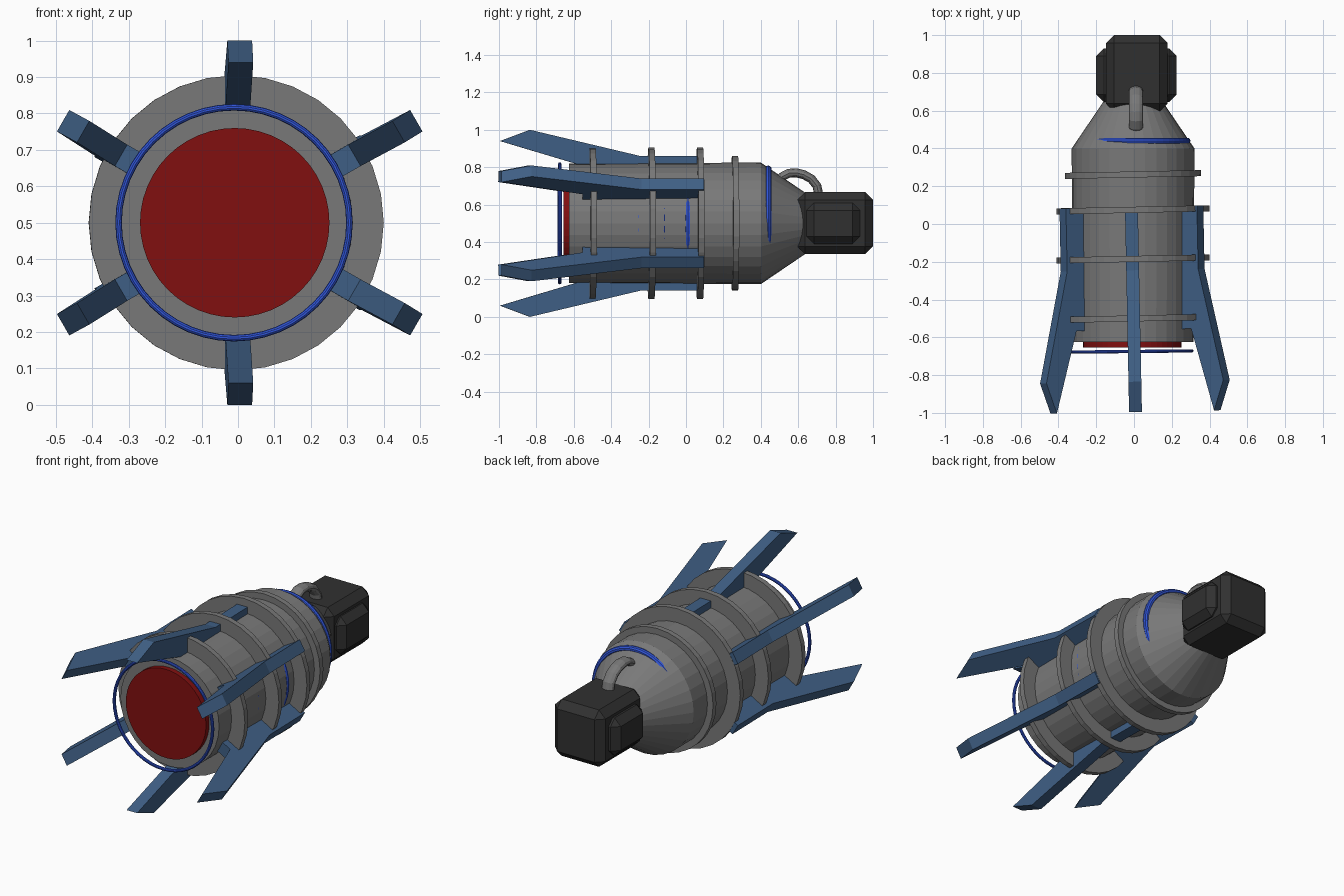
import bpy, bmesh, math
from mathutils import Vector

if "Cube" in bpy.data.objects:
    bpy.data.objects.remove(bpy.data.objects["Cube"])

def material(name, rgb):
    m = bpy.data.materials.new(name)
    m.diffuse_color = (*rgb, 1)
    m.use_nodes = True
    m.node_tree.nodes["Principled BSDF"].inputs["Base Color"].default_value = m.diffuse_color
    return m

GREY = material("body grey", (0.19, 0.19, 0.19))
DARK = material("dark grey", (0.03, 0.03, 0.03))
STEEL = material("steel blue", (0.05, 0.115, 0.235))
BLUE = material("bright blue", (0.03, 0.09, 0.68))
RED = material("dark red", (0.22, 0.005, 0.005))
CX, CZ = -0.005, 0.5      # main axis runs along y
SKEW = 0.02               # hoops and fins sit slightly turned

def finish(bm, name, mat, loc=(0, 0, 0), turn=0):
    bmesh.ops.recalc_face_normals(bm, faces=bm.faces)
    me = bpy.data.meshes.new(name)
    bm.to_mesh(me)
    bm.free()
    me.materials.append(mat)
    ob = bpy.data.objects.new(name, me)
    ob.location = loc
    ob.rotation_euler.z = turn
    bpy.context.collection.objects.link(ob)
    return ob

def skin(bm, rows, loop=False):
    """Join rows of vertices, each row a closed ring."""
    n = len(rows[0])
    pairs = list(zip(rows, rows[1:])) + ([(rows[-1], rows[0])] if loop else [])
    for a, b in pairs:
        for i in range(n):
            j = (i + 1) % n
            bm.faces.new((a[i], a[j], b[j], b[i]))
    if not loop:
        bm.faces.new(rows[0])
        bm.faces.new(rows[-1])

def lathe(name, profile, mat, loc, n=32, loop=False, turn=0):
    bm = bmesh.new()
    rows = [[bm.verts.new((r * math.cos(2 * math.pi * i / n), y,
                           r * math.sin(2 * math.pi * i / n))) for i in range(n)]
            for y, r in profile]
    skin(bm, rows, loop)
    return finish(bm, name, mat, loc, turn)

def box(name, lo, hi, bevel, mat):
    bm = bmesh.new()
    bmesh.ops.create_cube(bm, size=1)
    lo, hi = Vector(lo), Vector(hi)
    for v in bm.verts:
        v.co = Vector([(lo[k] + hi[k]) / 2 + v.co[k] * (hi[k] - lo[k]) for k in range(3)])
    bmesh.ops.bevel(bm, geom=bm.edges[:], offset=bevel, segments=1, affect='EDGES')
    return finish(bm, name, mat)

def torus(name, loc, major, tube, turn=0):
    prof = [(tube * math.sin(2 * math.pi * k / 10),
             major + tube * math.cos(2 * math.pi * k / 10)) for k in range(10)]
    return lathe(name, prof, BLUE, loc, 48, True, turn)

# canister body with tapered shoulder, and the red front disc
lathe("body", [(-0.625, 0.32), (0.4, 0.325), (0.68, 0.135)], GREY, (CX, 0, CZ))
lathe("front_disc", [(-0.655, 0.26), (-0.6, 0.26)], RED, (-0.009, 0, CZ), 48)

# grey hoops
for i, (y, r) in enumerate([(-0.5, 0.405), (-0.185, 0.405), (0.075, 0.405), (0.262, 0.36)]):
    w = 0.016
    lathe(f"hoop_{i + 1}", [(-w, 0.29), (w, 0.29), (w, r), (-w, r)], GREY,
          (CX, y, CZ), 32, True, SKEW)

# blue rings: a floating one in front, the others partly sunk into the body
torus("front_ring", (-0.011, -0.675, CZ), 0.317, 0.009, SKEW / 2)
torus("shoulder_ring", (CX + 0.015, 0.44, CZ + 0.02), 0.272, 0.017)
for i, (y, d, outer, tube) in enumerate([(-0.255, 0.015, 0.306, 0.012),
                                         (-0.115, 0.02, 0.3025, 0.016),
                                         (0.01, 0.03, 0.297, 0.018)]):
    torus(f"side_ring_{i + 1}", (CX + d, y, CZ), outer - tube, tube)

# six flared fins, the side ones set further out
FIN = [(0.09, 0.36), (-0.245, 0.36), (-0.835, 0.5), (-0.995, 0.44),
       (-0.56, 0.31), (-0.56, 0.25), (0.09, 0.25)]
for k in range(6):
    a = math.radians(30 + 60 * k)
    out = 0 if k in (1, 4) else 0.06
    u = Vector((math.cos(a), 0, math.sin(a)))
    t = Vector((-math.sin(a), 0, math.cos(a))) * 0.034
    bm = bmesh.new()
    rows = [[bm.verts.new(u * (r + out) + Vector((0, y + 0.45, 0)) + t * s) for y, r in FIN]
            for s in (-1, 1)]
    skin(bm, rows)
    finish(bm, f"fin_{k + 1}", STEEL, (-0.003, -0.45, CZ), SKEW)

# dark rear block with side plates
box("rear_block", (-0.148, 0.595, 0.335), (0.178, 1.0, 0.668), 0.042, DARK)
box("side_plates", (-0.2, 0.645, 0.39), (0.226, 0.93, 0.61), 0.04, DARK)

# bent pipe from shoulder to rear block
PATH = [(0.49, 0.715), (0.515, 0.75), (0.55, 0.768), (0.59, 0.77), (0.63, 0.76),
        (0.67, 0.738), (0.7, 0.7), (0.715, 0.63)]
bm = bmesh.new()
rows = []
for i, (y, z) in enumerate(PATH):
    p, q = PATH[max(i - 1, 0)], PATH[min(i + 1, len(PATH) - 1)]
    d = Vector((0, q[0] - p[0], q[1] - p[1])).normalized()
    nrm = Vector((0, -d.z, d.y))
    rows.append([bm.verts.new(Vector((0.01, y, z)) + nrm * 0.024 * math.sin(math.pi * k / 6)
                              + Vector((0.037 * math.cos(math.pi * k / 6), 0, 0)))
                 for k in range(12)])
skin(bm, rows)
finish(bm, "pipe", GREY)
